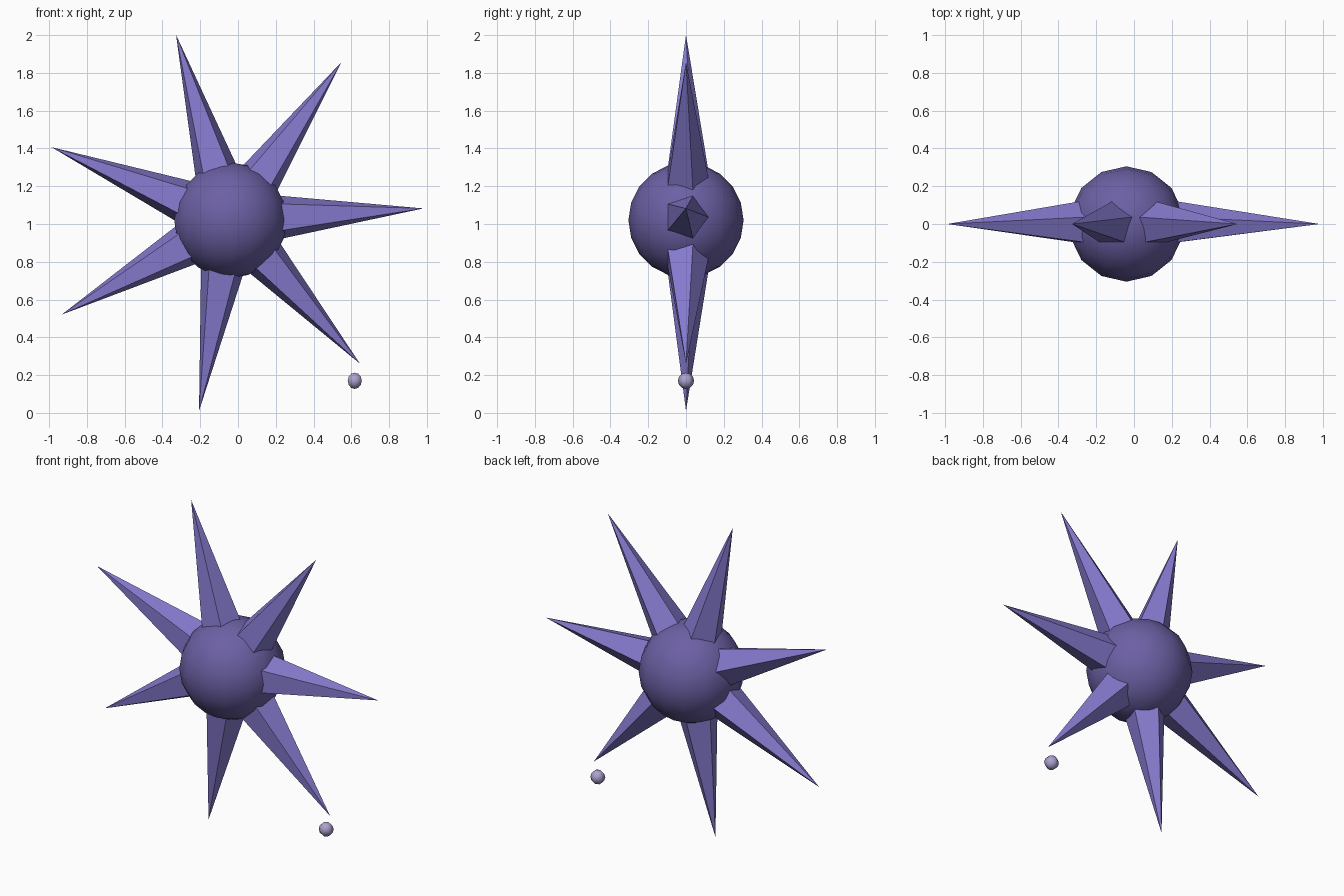
import bpy, bmesh
from math import sin, cos, pi, radians, atan2
from mathutils import Vector, Matrix

cube = bpy.data.objects.get("Cube")
if cube:
    bpy.data.objects.remove(cube)


def make_material(name, rgb):
    mat = bpy.data.materials.new(name)
    mat.use_nodes = True
    colour = (*rgb, 1)
    mat.diffuse_color = colour
    mat.node_tree.nodes["Principled BSDF"].inputs["Base Color"].default_value = colour
    return mat


def finish(bm, name, mat, smooth=False):
    bmesh.ops.recalc_face_normals(bm, faces=bm.faces)
    for face in bm.faces:
        face.smooth = smooth
    mesh = bpy.data.meshes.new(name)
    bm.to_mesh(mesh)
    bm.free()
    mesh.materials.append(mat)
    obj = bpy.data.objects.new(name, mesh)
    bpy.context.collection.objects.link(obj)
    return obj


def ball(name, centre, radius, segments, rings, mat):
    bm = bmesh.new()
    bmesh.ops.create_uvsphere(bm, u_segments=segments, v_segments=rings, radius=radius)
    # Turn the sphere so that one column of vertices faces +y
    rim = min(bm.verts, key=lambda v: (round(abs(v.co.z), 4), -v.co.y)).co
    turn = Matrix.Rotation(pi / 2 - atan2(rim.y, rim.x), 4, "Z")
    bmesh.ops.transform(bm, matrix=Matrix.Translation(centre) @ turn, verts=bm.verts)
    return finish(bm, name, mat, smooth=True)


def spike(name, centre, angle, start, tip, radius, mat, sides=5):
    outward = Vector((cos(angle), 0, sin(angle)))
    across = Vector((-sin(angle), 0, cos(angle)))
    depth = Vector((0, 1, 0))
    bm = bmesh.new()
    apex = bm.verts.new(centre + outward * tip)
    ring = []
    for i in range(sides):
        a = 2 * pi * i / sides
        offset = depth * cos(a) + across * sin(a)
        ring.append(bm.verts.new(centre + outward * start + offset * radius))
    bm.faces.new(ring)
    for i in range(sides):
        bm.faces.new((ring[i], ring[(i + 1) % sides], apex))
    return finish(bm, name, mat)


body_purple = make_material("dark violet", (0.15, 0.117, 0.372))
spike_purple = make_material("violet", (0.235, 0.195, 0.62))
pale_lilac = make_material("pale lilac", (0.42, 0.36, 0.62))

# Round body
centre = Vector((-0.04, 0, 1.02))
ball("body", centre, 0.305, 14, 10, body_purple)

# Ring of spikes
SPIKES = 7
for k in range(SPIKES):
    angle = radians(3.5) + 2 * pi * k / SPIKES
    spike(f"spike_{k + 1}", centre, angle, 0.2, 1.023, 0.13, spike_purple)

# Small loose bead below the lower left spike
ball("bead", Vector((0.618, 0, 0.17)), 0.043, 6, 6, pale_lilac)
